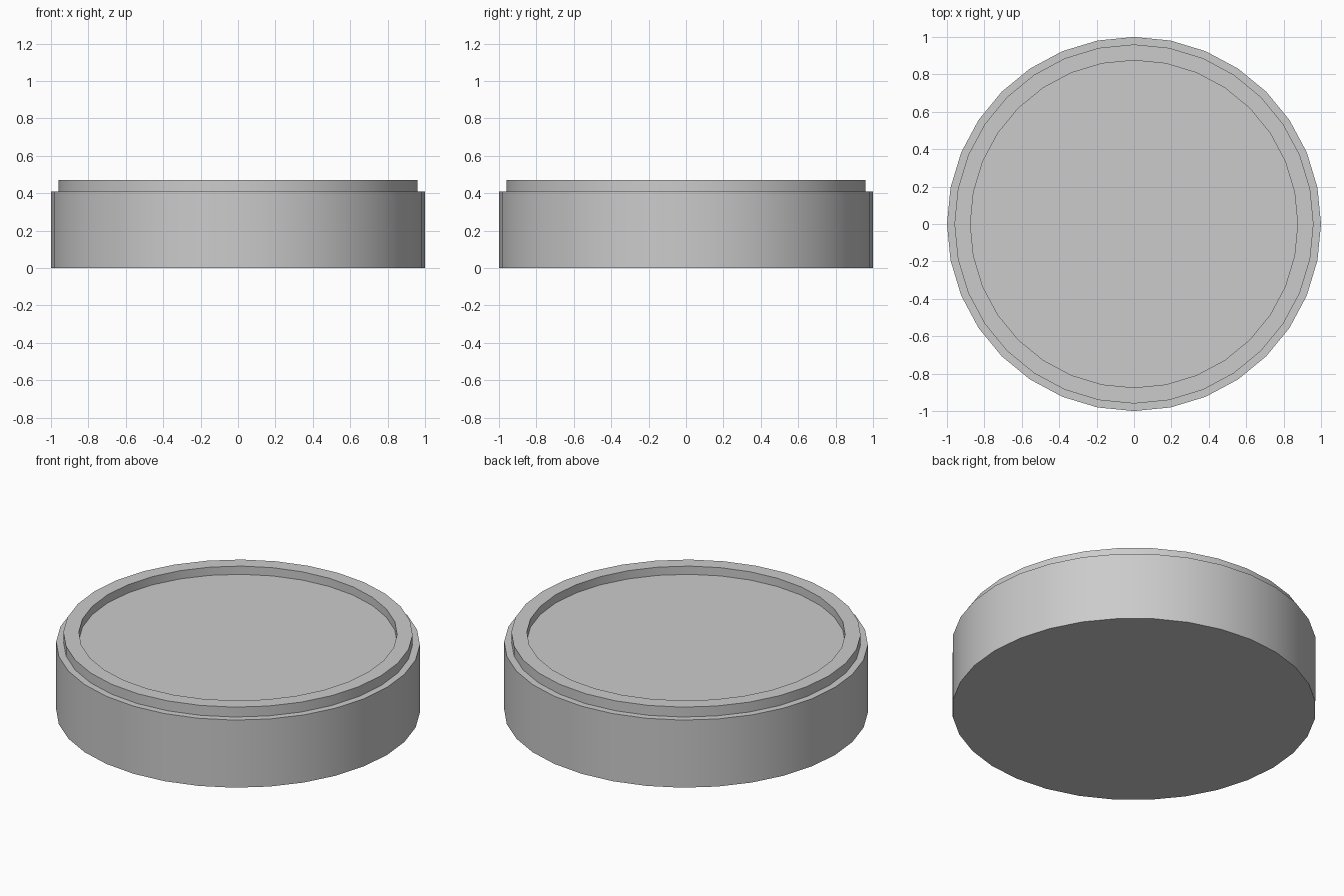
import bpy, bmesh
from math import cos, sin, pi, radians

if "Cube" in bpy.data.objects:
    bpy.data.objects.remove(bpy.data.objects["Cube"])

SEGMENTS = 32

# Lathe profile (radius, height): outer wall, step, raised lip, recessed floor
PROFILE = [(1.0, 0.0), (1.0, 0.41), (0.96, 0.41), (0.96, 0.47), (0.875, 0.47), (0.875, 0.42)]

bm = bmesh.new()
rings = [[bm.verts.new((r * cos(2 * pi * i / SEGMENTS), r * sin(2 * pi * i / SEGMENTS), z))
          for i in range(SEGMENTS)] for r, z in PROFILE]

# Walls and ledges between rings
for low, high in zip(rings, rings[1:]):
    for i in range(SEGMENTS):
        j = (i + 1) % SEGMENTS
        bm.faces.new((low[i], low[j], high[j], high[i]))

# Underside and recessed floor
bm.faces.new(rings[0][::-1])
bm.faces.new(rings[-1])

mesh = bpy.data.meshes.new("round_base")
bm.to_mesh(mesh)
bm.free()
base = bpy.data.objects.new("round_base", mesh)
bpy.context.collection.objects.link(base)

# Smooth round walls, crisp rims
bpy.context.view_layer.objects.active = base
base.select_set(True)
bpy.ops.object.shade_smooth_by_angle(angle=radians(30))
